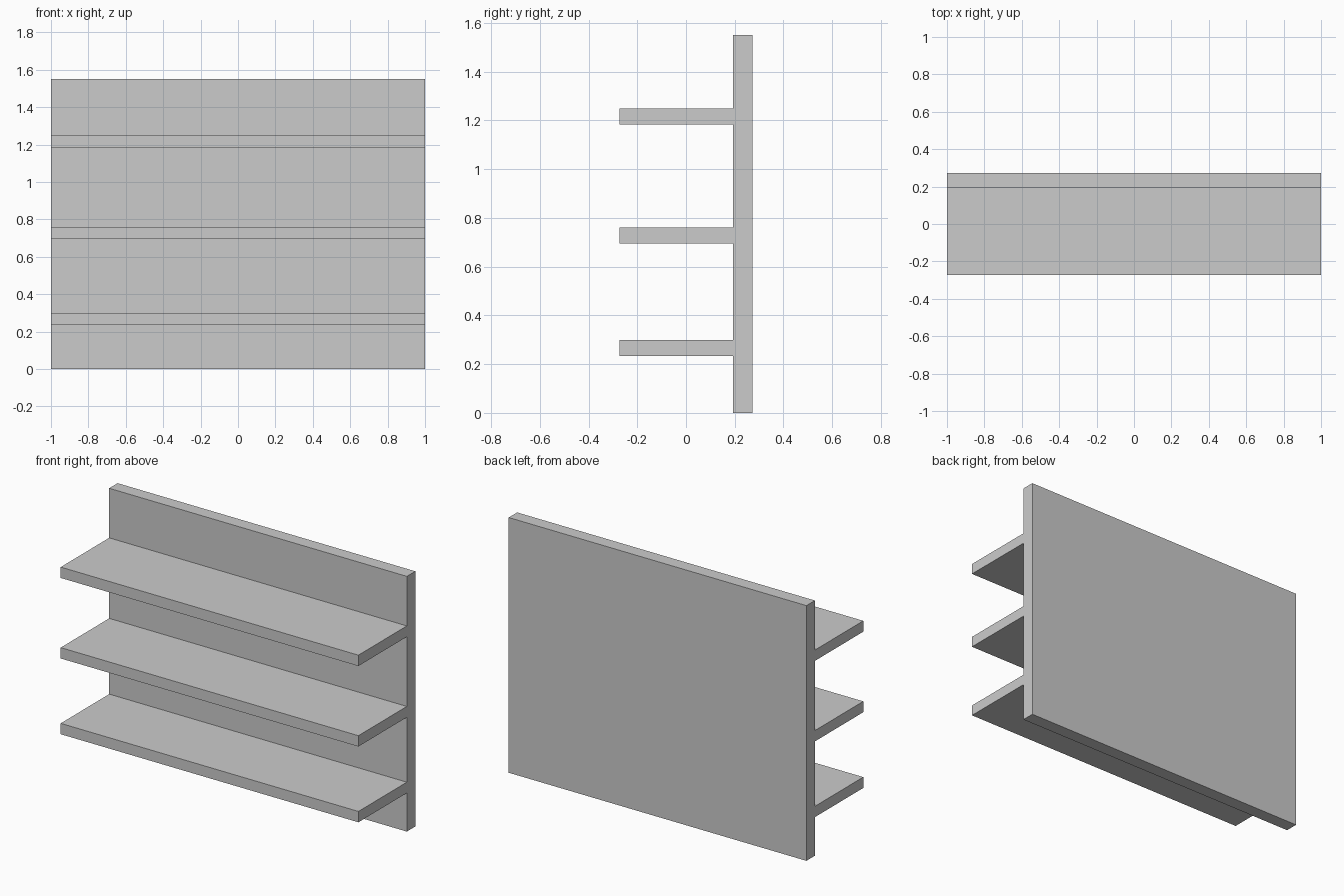
import bpy

if "Cube" in bpy.data.objects:
    bpy.data.objects.remove(bpy.data.objects["Cube"])

PANEL_FRONT, DEPTH = 0.192, 0.273
HEIGHT = 1.55
SHELF_THICKNESS = 0.066


def box(name, y0, y1, z0, z1, width=2.0):
    bpy.ops.mesh.primitive_cube_add(size=1, location=(0, (y0 + y1) / 2, (z0 + z1) / 2))
    obj = bpy.context.object
    obj.name = name
    obj.scale = (width, y1 - y0, z1 - z0)
    bpy.ops.object.transform_apply(location=False, rotation=False, scale=True)
    return obj


# Upright back panel
box("back_panel", PANEL_FRONT, DEPTH, 0, HEIGHT)

# Three shelves projecting forward from the panel
for name, top in (("lower", 0.30), ("middle", 0.76), ("upper", 1.249)):
    box(name + "_shelf", -DEPTH, PANEL_FRONT, top - SHELF_THICKNESS, top)
